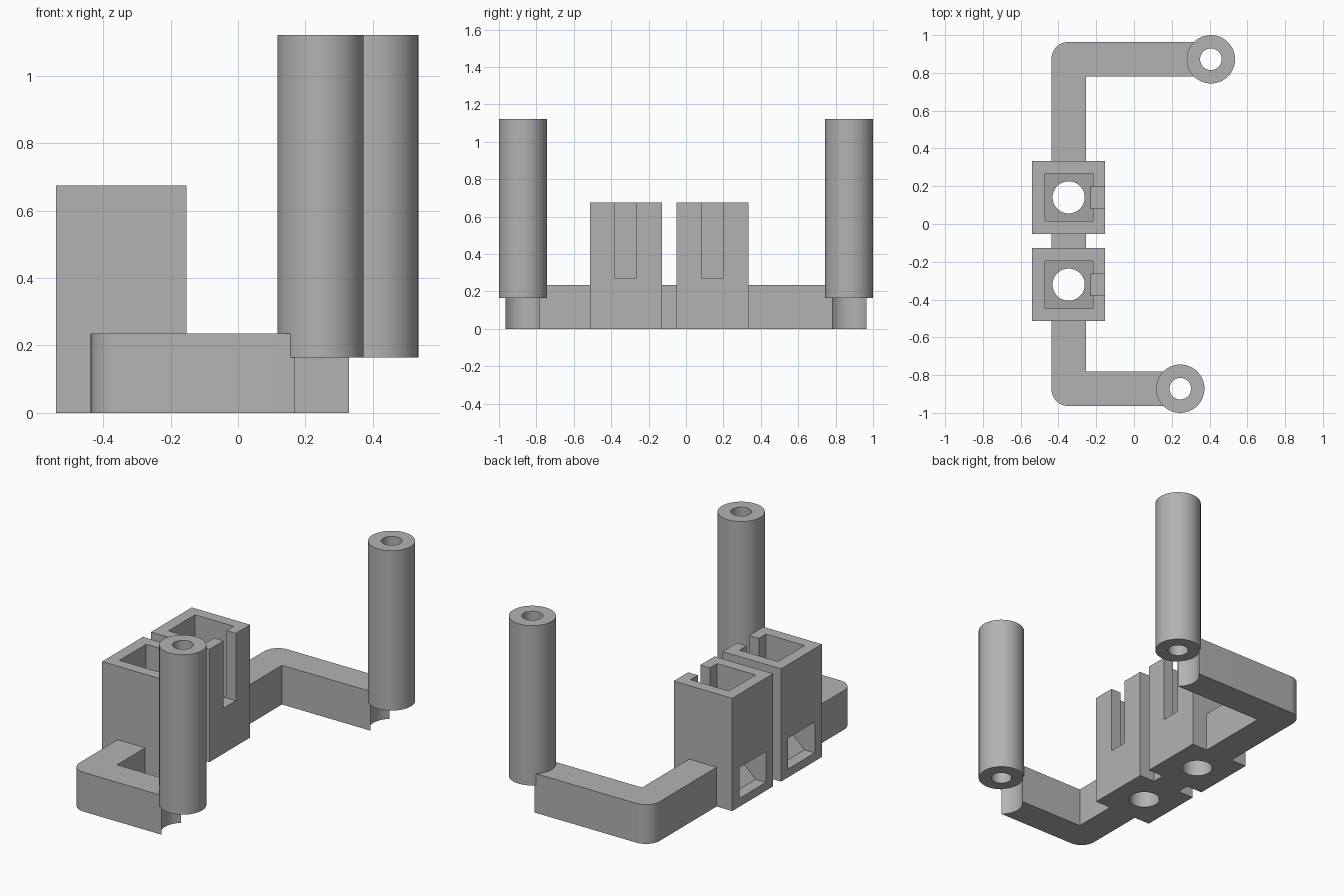
import bpy
import bmesh
from math import asin, cos, sin, pi, radians
from mathutils import Vector

cube = bpy.data.objects.get("Cube")
if cube:
    bpy.data.objects.remove(cube, do_unlink=True)

grey = bpy.data.materials.new("plain grey")
grey.use_nodes = True
colour = (0.45, 0.45, 0.45, 1)
grey.diffuse_color = colour
grey.node_tree.nodes["Principled BSDF"].inputs["Base Color"].default_value = colour


def prism(name, points, low, high, place):
    """Extrude a flat outline from low to high; place maps (u, v, depth) to xyz."""
    bm = bmesh.new()
    face = bm.faces.new([bm.verts.new(place(u, v, low)) for u, v in points])
    out = bmesh.ops.extrude_face_region(bm, geom=[face])["geom"]
    shift = Vector(place(0, 0, high)) - Vector(place(0, 0, low))
    bmesh.ops.translate(bm, vec=shift, verts=[g for g in out if isinstance(g, bmesh.types.BMVert)])
    bmesh.ops.recalc_face_normals(bm, faces=bm.faces)
    mesh = bpy.data.meshes.new(name)
    bm.to_mesh(mesh)
    bm.free()
    mesh.materials.append(grey)
    obj = bpy.data.objects.new(name, mesh)
    bpy.context.collection.objects.link(obj)
    return obj


def upright(u, v, d):
    return (u, v, d)


def sideways(u, v, d):
    return (u, d, v)


def arc(cx, cy, r, start, end, steps):
    return [(cx + r * cos(start + (end - start) * i / steps),
             cy + r * sin(start + (end - start) * i / steps)) for i in range(steps + 1)]


def cylinder(name, cx, cy, r, low, high):
    return prism(name, arc(cx, cy, r, 0, 2 * pi, 64)[:-1], low, high, upright)


def box(name, x0, x1, y0, y1, z0, z1):
    return prism(name, [(x0, y0), (x1, y0), (x1, y1), (x0, y1)], z0, z1, upright)


def carve(obj, cutters):
    """Subtract each cutter, then discard it."""
    bpy.context.view_layer.objects.active = obj
    for cutter in cutters:
        cutter.hide_render = True
        mod = obj.modifiers.new("cut", "BOOLEAN")
        mod.operation = "DIFFERENCE"
        mod.solver = "EXACT"
        mod.object = cutter
        bpy.ops.object.modifier_apply(modifier=mod.name)
        bpy.data.objects.remove(cutter, do_unlink=True)


def smooth(obj):
    bpy.ops.object.select_all(action="DESELECT")
    obj.select_set(True)
    bpy.context.view_layer.objects.active = obj
    bpy.ops.object.shade_smooth_by_angle(angle=radians(30))


PILLAR_Y = 0.872
HALF = 0.092
BACK_X, FRONT_X = 0.407, 0.245
LEFT, RIGHT = -0.437, -0.255
OUTER = PILLAR_Y + HALF
ROUND = 0.09
HOLDER_X = (-0.54, -0.153)
HOLDER_HALF = 0.193
holders = {"back_holder": 0.141, "front_holder": -0.321}

# Bracket: a C-shaped bar with rounded outer elbows and scooped arm ends
SCOOP = 0.12
a = asin(HALF / SCOOP)
outline = arc(BACK_X, PILLAR_Y, SCOOP, pi - a, pi + a, 16)
outline += [(RIGHT, PILLAR_Y - HALF), (RIGHT, HALF - PILLAR_Y)]
outline += arc(FRONT_X, -PILLAR_Y, SCOOP, pi - a, pi + a, 16)
outline += arc(LEFT + ROUND, ROUND - OUTER, ROUND, 1.5 * pi, pi, 12)
outline += arc(LEFT + ROUND, OUTER - ROUND, ROUND, pi, pi / 2, 12)
bracket = prism("bracket", outline, 0, 0.235, upright)
carve(bracket, [box("gap", *HOLDER_X, y - HOLDER_HALF, y + HOLDER_HALF, -0.1, 0.5)
                for y in holders.values()])
smooth(bracket)

# Holders: open boxes with a sloping floor, low window, side slot and drain hole
chute = [(-0.6, 0.05), (-0.472, 0.05), (-0.217, 0.285), (-0.217, 0.8),
         (-0.472, 0.8), (-0.472, 0.235), (-0.6, 0.235)]
for name, y in holders.items():
    holder = box(name, *HOLDER_X, y - HOLDER_HALF, y + HOLDER_HALF, 0, 0.675)
    carve(holder, [
        prism("cavity", chute, y - 0.126, y + 0.126, sideways),
        box("slot", -0.25, -0.1, y - 0.058, y + 0.057, 0.272, 0.8),
        cylinder("drain", -0.346, y, 0.085, -0.1, 0.5),
    ])
    smooth(holder)

# Pillars: hollow tubes standing at the arm ends
for name, x, y in (("back_pillar", BACK_X, PILLAR_Y), ("front_pillar", FRONT_X, -PILLAR_Y)):
    pillar = cylinder(name, x, y, 0.128, 0.165, 1.122)
    carve(pillar, [cylinder("bore", x, y, 0.057, 0, 1.3)])
    smooth(pillar)
